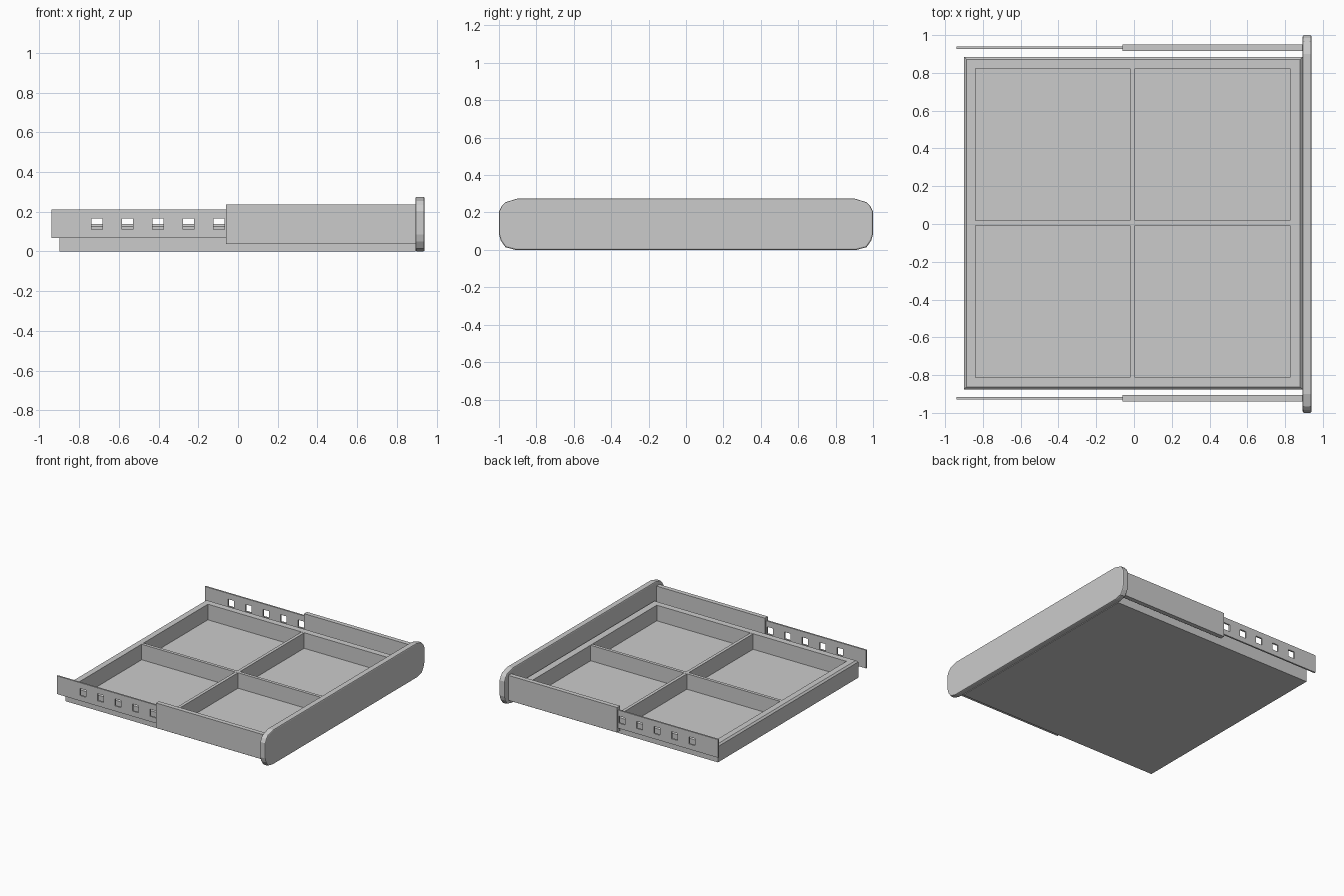
import bpy, bmesh

if "Cube" in bpy.data.objects:
    bpy.data.objects.remove(bpy.data.objects["Cube"])

CY = 0.005  # the tray and rails sit slightly off the panel centre


def make_object(name, bm):
    bmesh.ops.recalc_face_normals(bm, faces=bm.faces)
    mesh = bpy.data.meshes.new(name)
    bm.to_mesh(mesh)
    bm.free()
    obj = bpy.data.objects.new(name, mesh)
    bpy.context.collection.objects.link(obj)
    return obj


def add_box(bm, lo, hi):
    verts = bmesh.ops.create_cube(bm, size=1)["verts"]
    for v in verts:
        for i in range(3):
            v.co[i] = lo[i] if v.co[i] < 0 else hi[i]


def box(name, lo, hi):
    bm = bmesh.new()
    add_box(bm, lo, hi)
    return make_object(name, bm)


# Tray: stacked rectangular loops (bottom, side, chamfer, inner rim, floor)
bm = bmesh.new()
loops = []
for x0, x1, hy, z in [(-0.90, 0.893, 0.88, 0), (-0.90, 0.893, 0.88, 0.125),
                      (-0.887, 0.88, 0.867, 0.138), (-0.84, 0.825, 0.817, 0.138),
                      (-0.84, 0.825, 0.817, 0.014)]:
    loops.append([bm.verts.new(p) for p in ((x0, CY - hy, z), (x1, CY - hy, z),
                                            (x1, CY + hy, z), (x0, CY + hy, z))])
for a, b in zip(loops, loops[1:]):
    for i in range(4):
        j = (i + 1) % 4
        bm.faces.new((a[i], a[j], b[j], b[i]))
bm.faces.new(loops[0])
bm.faces.new(loops[-1])
make_object("tray", bm)

# Crossed dividers
box("divider_long", (-0.84, CY - 0.0125, 0.014), (0.825, CY + 0.0125, 0.137))
box("divider_cross", (-0.02, CY - 0.817, 0.014), (0.005, CY + 0.817, 0.1365))

# Front panel: rounded outline extruded along x, edges bevelled
half = [(0.91, 0), (0.965, 0.014), (0.99, 0.05), (1.0, 0.085), (1.0, 0.205),
        (0.985, 0.235), (0.965, 0.255), (0.90, 0.275)]
outline = half + [(-y, z) for y, z in reversed(half)]
bm = bmesh.new()
face = bm.faces.new([bm.verts.new((0.893, y, z)) for y, z in outline])
ext = bmesh.ops.extrude_face_region(bm, geom=[face])
for v in ext["geom"]:
    if isinstance(v, bmesh.types.BMVert):
        v.co.x = 0.94
panel = make_object("front_panel", bm)
bev = panel.modifiers.new("edge_bevel", "BEVEL")
bev.width = 0.008
bev.segments = 2
bev.limit_method = "ANGLE"
bev.angle_limit = 1.0

# Sliding rails: solid outer sleeve and perforated inner strip on each side
xs = [-0.94]
for k in range(5):
    c = -0.71 + 0.1535 * k
    xs += [c - 0.028, c + 0.028]
xs.append(-0.04)
zs = [0.068, 0.11, 0.166, 0.212]
for side, label in ((-1, "front"), (1, "back")):
    yc = CY + side * 0.928
    box(f"outer_rail_{label}", (-0.06, yc - 0.018, 0.038), (0.90, yc + 0.018, 0.236))
    bm = bmesh.new()
    grid = [[bm.verts.new((x, yc, z)) for z in zs] for x in xs]
    for i in range(len(xs) - 1):
        for j in range(3):
            if j == 1 and i % 2 == 1:
                continue  # square hole
            bm.faces.new((grid[i][j], grid[i + 1][j], grid[i + 1][j + 1], grid[i][j + 1]))
    rail = make_object(f"inner_rail_{label}", bm)
    sol = rail.modifiers.new("thickness", "SOLIDIFY")
    sol.thickness = 0.013
    sol.offset = 0
